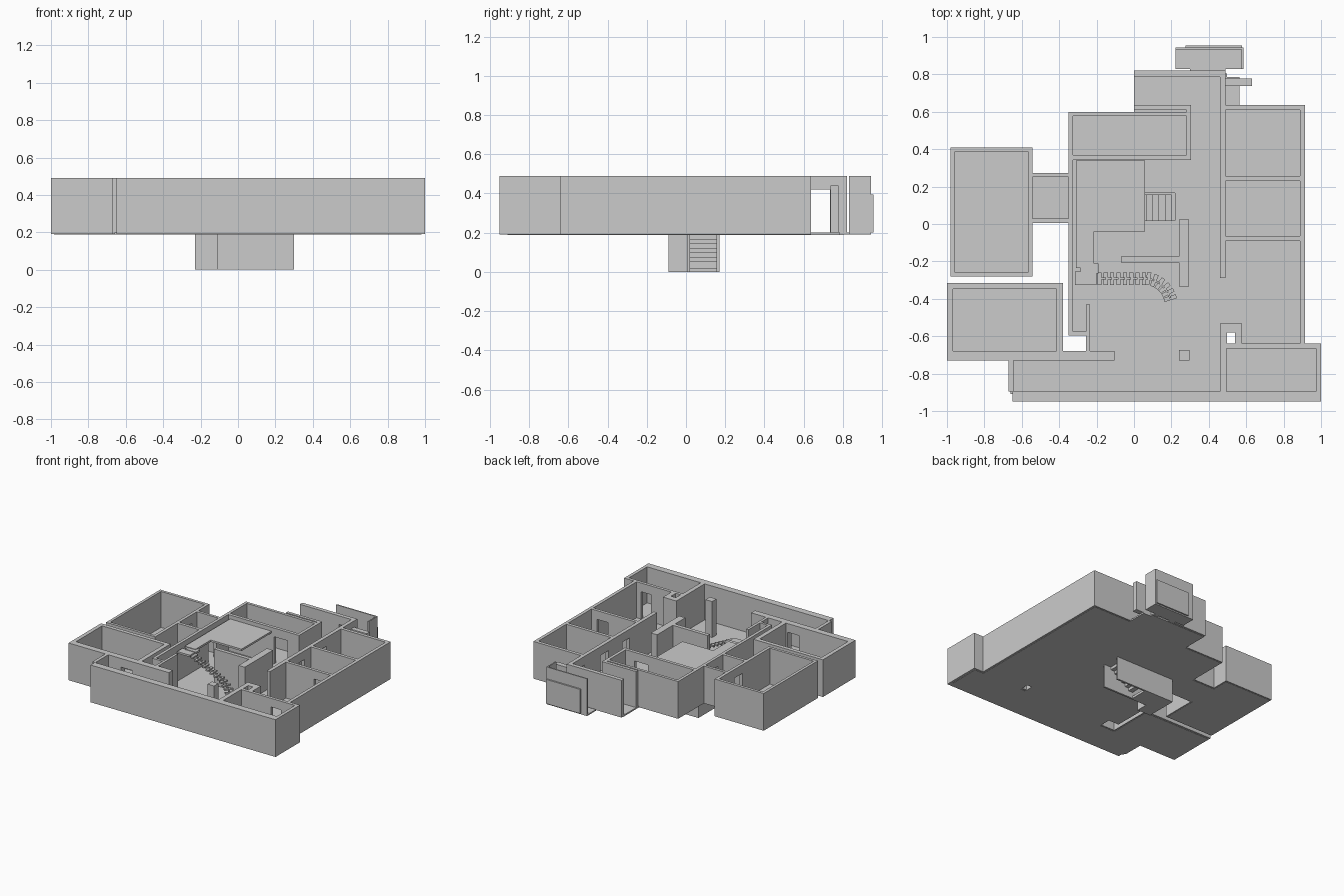
import bpy, bmesh, math
from mathutils import Matrix

F, T, DOOR = 0.2, 0.49, 0.42   # floor level, wall top, door head


class Part:
    """Collects boxes into one named mesh object."""
    def __init__(self, name):
        self.name, self.bm = name, bmesh.new()

    def box(self, x0, x1, y0, y1, z0=0.19, z1=T):
        m = Matrix.Translation(((x0 + x1) / 2, (y0 + y1) / 2, (z0 + z1) / 2))
        bmesh.ops.create_cube(self.bm, size=1, matrix=m @ Matrix.Diagonal((x1 - x0, y1 - y0, z1 - z0, 1)))

    def turned(self, x, y, z, size, angle):
        m = Matrix.Translation((x, y, z)) @ Matrix.Rotation(angle, 4, 'Z')
        bmesh.ops.create_cube(self.bm, size=1, matrix=m @ Matrix.Diagonal((*size, 1)))

    def run(self, axis, a, b, c0, c1, doors=()):
        """Wall along an axis from a to b, c0..c1 across, with door gaps and lintels."""
        def put(s, e, z0):
            if axis == 'x':
                self.box(s, e, c0, c1, z0)
            else:
                self.box(c0, c1, s, e, z0)
        pos = a
        for s, e in doors:
            if s > pos:
                put(pos, s, 0.19)
            put(s, e, DOOR)
            pos = e
        if b > pos:
            put(pos, b, 0.19)

    def done(self):
        me = bpy.data.meshes.new(self.name)
        self.bm.to_mesh(me)
        self.bm.free()
        bpy.context.collection.objects.link(bpy.data.objects.new(self.name, me))


# west room and its corridor
p = Part("west_room_walls")
p.run('y', -0.28, 0.41, -0.98, -0.957)
p.run('y', -0.28, 0.41, -0.567, -0.542, [(0.09, 0.19)])
p.run('x', -0.957, -0.567, 0.387, 0.41)
p.run('x', -0.957, -0.567, -0.28, -0.258)
p.run('x', -0.542, -0.35, 0.25, 0.272)
p.run('x', -0.542, -0.35, 0.005, 0.03)
p.done()

# south-west room
p = Part("southwest_room_walls")
p.run('y', -0.73, -0.315, -1.0, -0.968)
p.run('y', -0.68, -0.315, -0.415, -0.38)
p.run('x', -0.968, -0.415, -0.347, -0.315)
p.run('x', -0.968, -0.105, -0.73, -0.68, [(-0.53, -0.43)])
p.done()

# long front gallery
p = Part("front_gallery_walls")
p.run('x', -0.65, 1.0, -0.95, -0.895)
p.run('y', -0.895, -0.73, -0.672, -0.645)
p.done()

# central core
p = Part("core_walls")
p.run('y', -0.595, 0.6, -0.35, -0.326, [(0.09, 0.19)])
p.run('x', -0.326, -0.235, -0.595, -0.575)
p.run('y', -0.68, -0.43, -0.257, -0.235)
p.run('y', -0.335, 0.025, 0.24, 0.295)
p.run('x', -0.07, 0.24, -0.205, -0.175)
p.done()

# north room
p = Part("north_room_walls")
p.run('x', -0.326, 0.28, 0.577, 0.6)
p.run('x', -0.326, 0.28, 0.342, 0.368, [(0.08, 0.2)])
p.run('y', 0.342, 0.635, 0.28, 0.305)
p.done()

# rear entrance with open door leaf
p = Part("rear_entrance_walls")
p.run('x', 0.0, 0.46, 0.787, 0.82, [(0.35, 0.45)])
p.run('x', 0.0, 0.28, 0.61, 0.635)
p.box(0.49, 0.63, 0.737, 0.778, F, 0.44)
p.done()

# rear porch
p = Part("rear_porch")
p.box(0.222, 0.585, 0.933, 0.943)
p.box(0.575, 0.585, 0.83, 0.933)
p.box(0.275, 0.578, 0.943, 0.955, F, 0.395)
p.box(0.222, 0.575, 0.83, 0.933, 0.19, F)
p.box(0.3, 0.49, 0.82, 0.83, 0.19, F)
p.done()

# east wing
p = Part("east_wing_walls")
p.run('y', -0.29, 0.82, 0.46, 0.49, [(0.06, 0.15), (0.33, 0.43), (0.635, 0.735)])
p.run('y', -0.64, 0.637, 0.888, 0.915)
p.run('x', 0.49, 0.888, 0.61, 0.637)
p.run('x', 0.49, 0.888, 0.23, 0.256)
p.run('x', 0.49, 0.888, -0.09, -0.065, [(0.74, 0.84)])
p.done()

# south-east room
p = Part("southeast_room_walls")
p.run('x', 0.49, 1.0, -0.665, -0.64, [(0.76, 0.85)])
p.run('y', -0.895, -0.64, 0.973, 1.0)
p.run('y', -0.895, -0.64, 0.46, 0.495)
p.done()

# hollow shaft and free pillar
p = Part("shaft_and_pillar")
p.box(0.46, 0.497, -0.64, -0.533)
p.box(0.54, 0.578, -0.64, -0.533)
p.box(0.497, 0.54, -0.58, -0.533)
p.box(0.24, 0.298, -0.73, -0.675)
p.done()

# floor slabs, leaving the stair hole, shaft and outside gaps open
p = Part("floor_slabs")
for r in [(-0.97, -0.55, -0.27, 0.4), (-0.55, -0.34, 0.015, 0.262),
          (-0.985, -0.39, -0.72, -0.33), (-0.66, 0.98, -0.91, -0.69),
          (-0.25, 0.497, -0.69, -0.585), (-0.34, 0.497, -0.585, 0.02),
          (-0.34, 0.06, 0.02, 0.165), (0.22, 0.497, 0.02, 0.165),
          (-0.34, 0.497, 0.165, 0.59), (0.0, 0.497, 0.59, 0.805),
          (0.497, 0.565, 0.625, 0.785), (0.497, 0.9, -0.58, 0.625),
          (0.54, 0.9, -0.655, -0.58), (0.497, 0.98, -0.69, -0.655)]:
    p.box(*r, 0.188, F)
p.done()

# raised platform and landing
p = Part("mezzanine_deck")
p.box(-0.31, 0.06, -0.04, 0.34, 0.445, 0.46)
p.box(-0.31, -0.215, -0.235, -0.04, 0.445, 0.46)
p.box(-0.285, -0.19, -0.265, -0.21, 0.44, 0.455)
p.box(-0.315, -0.2, -0.325, -0.255, 0.435, 0.45)
p.done()

# curved floating staircase with a central spine
p = Part("curved_stair")
path = [(-0.185 + 0.034 * i, -0.292, 0) for i in range(8)]
for a in (80, 67, 54, 41, 29, 17):
    t = math.radians(a)
    path.append((0.05 + 0.15 * math.cos(t), -0.44 + 0.15 * math.sin(t), t - math.pi / 2))
n = len(path)
for i, (x, y, ang) in enumerate(path):
    z = 0.435 - 0.22 * i / (n - 1)
    p.turned(x, y, z, (0.022, 0.068, 0.012), ang)
    if i < n - 1:
        u, v, _ = path[i + 1]
        p.turned((x + u) / 2, (y + v) / 2, z - 0.012, (math.hypot(u - x, v - y), 0.01, 0.02),
                 math.atan2(v - y, u - x))
p.done()

# cellar passage below the floor
p = Part("cellar_walls")
p.box(-0.23, 0.3, 0.155, 0.17, 0, 0.19)
p.box(-0.23, -0.215, -0.09, 0.155, 0, 0.19)
p.box(-0.215, -0.11, -0.09, -0.075, 0, 0.19)
p.box(-0.125, -0.11, -0.075, 0.005, 0, 0.19)
p.box(-0.125, 0.3, 0.005, 0.02, 0, 0.19)
p.box(-0.215, 0.03, 0.02, 0.155, 0, 0.02)
p.box(-0.215, -0.125, -0.075, 0.02, 0, 0.02)
p.done()

p = Part("cellar_stair")
for i in range(6):
    p.box(0.03 + 0.034 * i, 0.07 + 0.034 * i, 0.02, 0.155, 0.05 + 0.023 * i, 0.075 + 0.023 * i)
p.done()
